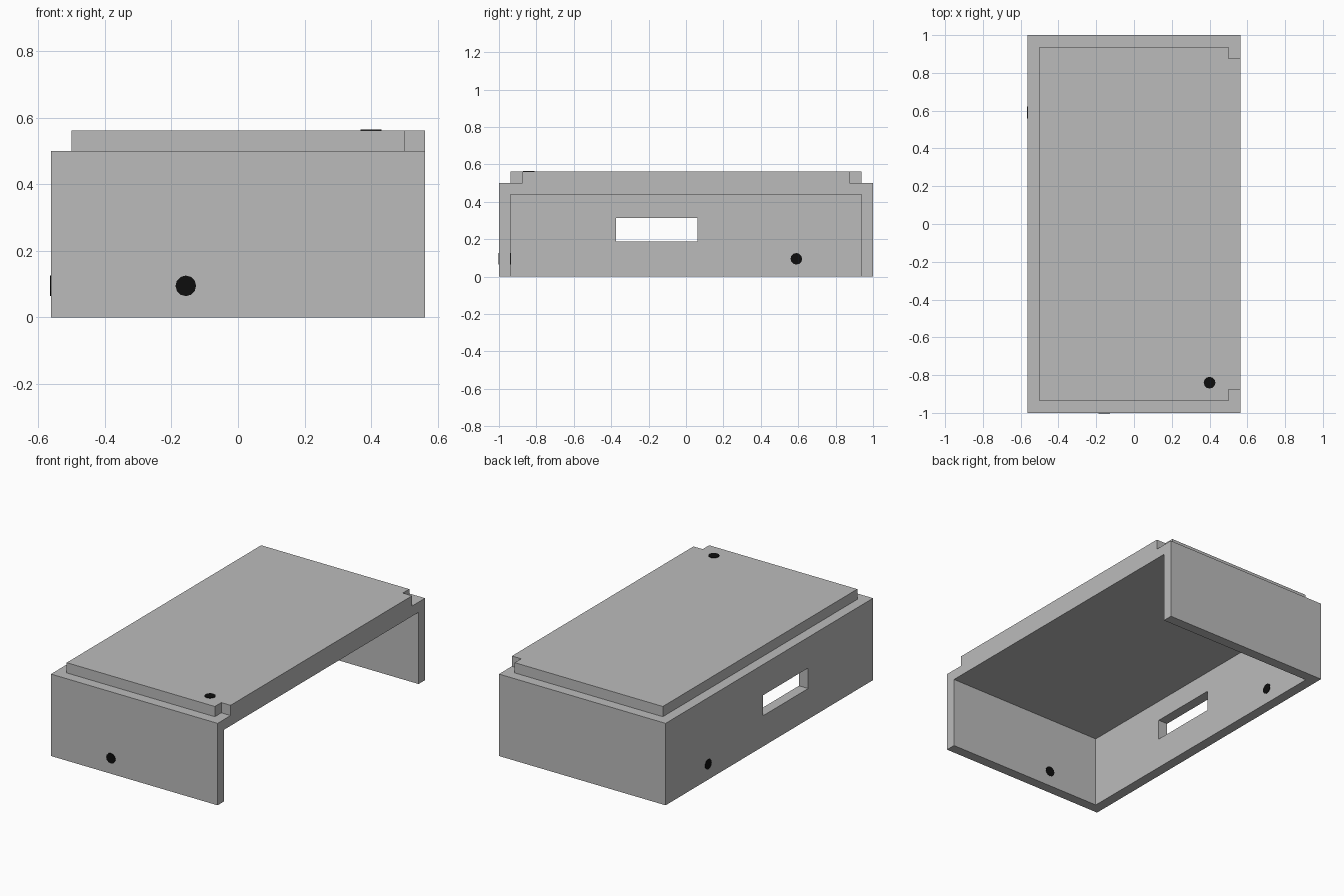
import bpy
import bmesh
import math
from mathutils import Matrix, Vector

if "Cube" in bpy.data.objects:
    bpy.data.objects.remove(bpy.data.objects["Cube"])

U = 1 / 16                      # wall thickness, the base module
HX, HY, H = 9 * U, 16 * U, 9 * U


def material(name, value):
    mat = bpy.data.materials.new(name)
    mat.use_nodes = True
    color = (value, value, value, 1)
    mat.diffuse_color = color
    mat.node_tree.nodes["Principled BSDF"].inputs["Base Color"].default_value = color
    return mat


def make_object(name, bm, mat=None):
    mesh = bpy.data.meshes.new(name)
    bm.to_mesh(mesh)
    bm.free()
    obj = bpy.data.objects.new(name, mesh)
    bpy.context.collection.objects.link(obj)
    if mat:
        mesh.materials.append(mat)
    return obj


def box(name, lo, hi, mat=None):
    lo, hi = Vector(lo), Vector(hi)
    bm = bmesh.new()
    bmesh.ops.create_cube(bm, size=1, matrix=Matrix.Translation((lo + hi) / 2)
                          @ Matrix.Diagonal((*(hi - lo), 1)))
    return make_object(name, bm, mat)


def cut(target, lo, hi):
    cutter = box("cutter", lo, hi)
    cutter.hide_render = True
    mod = target.modifiers.new("cut", 'BOOLEAN')
    mod.operation, mod.solver, mod.object = 'DIFFERENCE', 'EXACT', cutter
    bpy.context.view_layer.objects.active = target
    bpy.ops.object.modifier_apply(modifier=mod.name)
    bpy.data.objects.remove(cutter)


def dot(name, center, axis):
    # thin round plate facing along the axis
    bm = bmesh.new()
    turn = Vector(axis).to_track_quat('Z', 'Y').to_matrix().to_4x4()
    bmesh.ops.create_cone(bm, cap_ends=True, segments=12, radius1=0.031, radius2=0.031,
                          depth=0.006, matrix=Matrix.Translation(center) @ turn)
    return make_object(name, bm, black)


grey = material("mid_grey", 0.5)
black = material("black", 0.004)

# Shell: solid block, hollowed from below and open on the +x side
shell = box("shell", (-HX, -HY, 0), (HX, HY, H), grey)
cut(shell, (-HX + U, -HY + U, -1), (1, HY - U, 7 * U))

# Step around the raised lid, on the -x side and both ends
cut(shell, (-1, -2, 8 * U), (-HX + U, 2, 1))
for s in (-1, 1):
    ends = sorted((s * (HY - U), s * 2))
    cut(shell, (-1, ends[0], 8 * U), (1, ends[1], 1))
    # Corner notch at the open side
    notch = sorted((s * (HY - 2 * U), s * 2))
    cut(shell, (HX - U, notch[0], 8 * U), (1, notch[1], 1))

# Slot through the side wall
cut(shell, (-1, -6 * U, 3 * U), (0, U, 5 * U))

# Black dots on the top and on both faces of the front and side walls
dot("top_dot", (0.40, -0.84, H), (0, 0, 1))
for label, depth in (("outer", 0), ("inner", U)):
    dot("front_dot_" + label, (-0.157, -HY + depth, 0.095), (0, 1, 0))
    dot("side_dot_" + label, (-HX + depth, 0.59, 0.095), (1, 0, 0))
